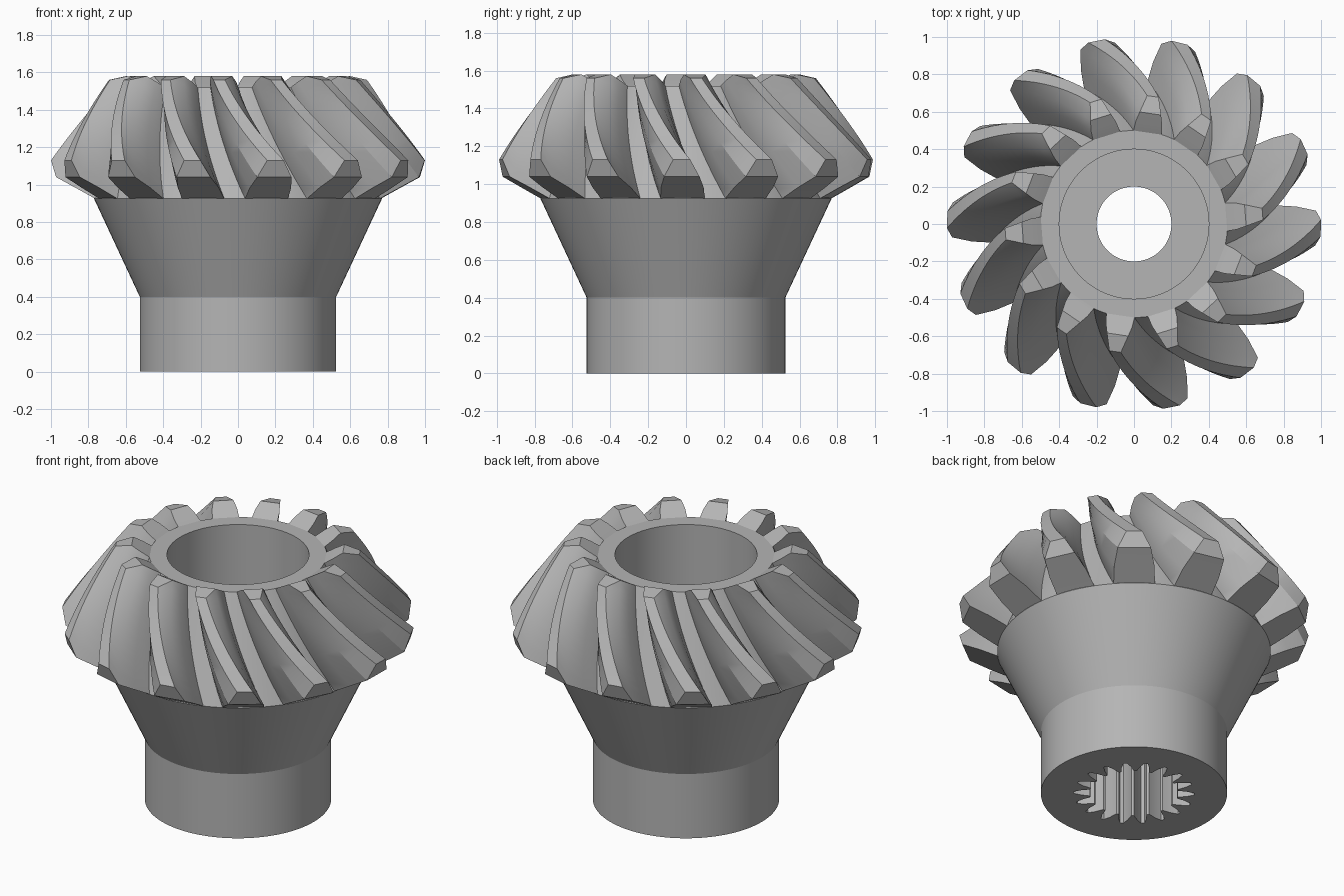
import bpy, bmesh, math

TEETH = 14        # gear teeth
SPLINES = 18      # splines in the lower bore
SEG = SPLINES * 6

cube = bpy.data.objects.get("Cube")
if cube:
    bpy.data.objects.remove(cube, do_unlink=True)

# Single steel material
steel = bpy.data.materials.new("grey_steel")
steel.use_nodes = True
colour = (0.46, 0.46, 0.46, 1.0)
steel.diffuse_color = colour
steel.node_tree.nodes["Principled BSDF"].inputs["Base Color"].default_value = colour


def finish(name, bm):
    """Turn a bmesh into a smooth-shaded object that keeps its sharp edges."""
    bmesh.ops.recalc_face_normals(bm, faces=bm.faces)
    mesh = bpy.data.meshes.new(name)
    bm.to_mesh(mesh)
    bm.free()
    mesh.materials.append(steel)
    obj = bpy.data.objects.new(name, mesh)
    bpy.context.collection.objects.link(obj)
    bpy.ops.object.select_all(action='DESELECT')
    obj.select_set(True)
    bpy.context.view_layer.objects.active = obj
    bpy.ops.object.shade_smooth_by_angle(angle=math.radians(25))
    return obj


def polar(r, a, z):
    return (r * math.cos(a), r * math.sin(a), z)


# Body: stem, flared back cone, root cone, counterbore, web and splined bore.
# A radius given as a list repeats around the ring and forms the splines.
spline = [0.34, 0.34, 0.30, 0.25, 0.25, 0.30]
profile = [(0.525, 0), (0.525, 0.4), (0.77, 0.925), (0.5, 1.52), (0.4, 1.52),
           (0.4, 0.75), (0.2, 0.75), (0.2, 0.6), (spline, 0.6), (spline, 0)]
bm = bmesh.new()
rings = []
for r, z in profile:
    radii = r if isinstance(r, list) else [r]
    rings.append([bm.verts.new(polar(radii[i % len(radii)], 2 * math.pi * i / SEG, z))
                  for i in range(SEG)])
for k, ring in enumerate(rings):
    nxt = rings[(k + 1) % len(rings)]
    for i in range(SEG):
        j = (i + 1) % SEG
        bm.faces.new((ring[i], ring[j], nxt[j], nxt[i]))
finish("gear_body", bm)

# Tooth levels: outer end (r, z), inner end (r, z), half-width angle
levels = [((0.73, 0.935), (0.47, 1.50), 0.152),    # sunk into the body
          ((0.77, 0.925), (0.50, 1.52), 0.152),    # root
          ((0.8725, 0.9825), (0.55, 1.55), 0.130),
          ((0.975, 1.04), (0.60, 1.58), 0.096),    # shoulder
          ((1.0, 1.13), (0.69, 1.56), 0.045)]      # crest
STATIONS = 12
PHASE, TWIST = math.radians(-1.3), math.radians(-20)

bm = bmesh.new()
sections = []
for s in range(STATIONS + 1):
    t = s / STATIONS
    centre = PHASE + TWIST * t
    left, right = [], []
    for (r0, z0), (r1, z1), half in levels:
        r, z = r0 + (r1 - r0) * t, z0 + (z1 - z0) * t
        left.append(bm.verts.new(polar(r, centre + half, z)))
        right.append(bm.verts.new(polar(r, centre - half, z)))
    sections.append(left + right[::-1])
n = len(sections[0])
for a, b in zip(sections, sections[1:]):            # flanks, crest and base
    for i in range(n):
        j = (i + 1) % n
        bm.faces.new((a[i], a[j], b[j], b[i]))
for sec in (sections[0], sections[-1]):             # chamfered end faces
    for i in range(len(levels) - 1):
        bm.faces.new((sec[i], sec[i + 1], sec[n - 2 - i], sec[n - 1 - i]))
first = finish("spiral_tooth_01", bm)

# Repeat the tooth around the axis
for k in range(1, TEETH):
    tooth = first.copy()
    tooth.name = f"spiral_tooth_{k + 1:02d}"
    tooth.rotation_euler.z = 2 * math.pi * k / TEETH
    bpy.context.collection.objects.link(tooth)
